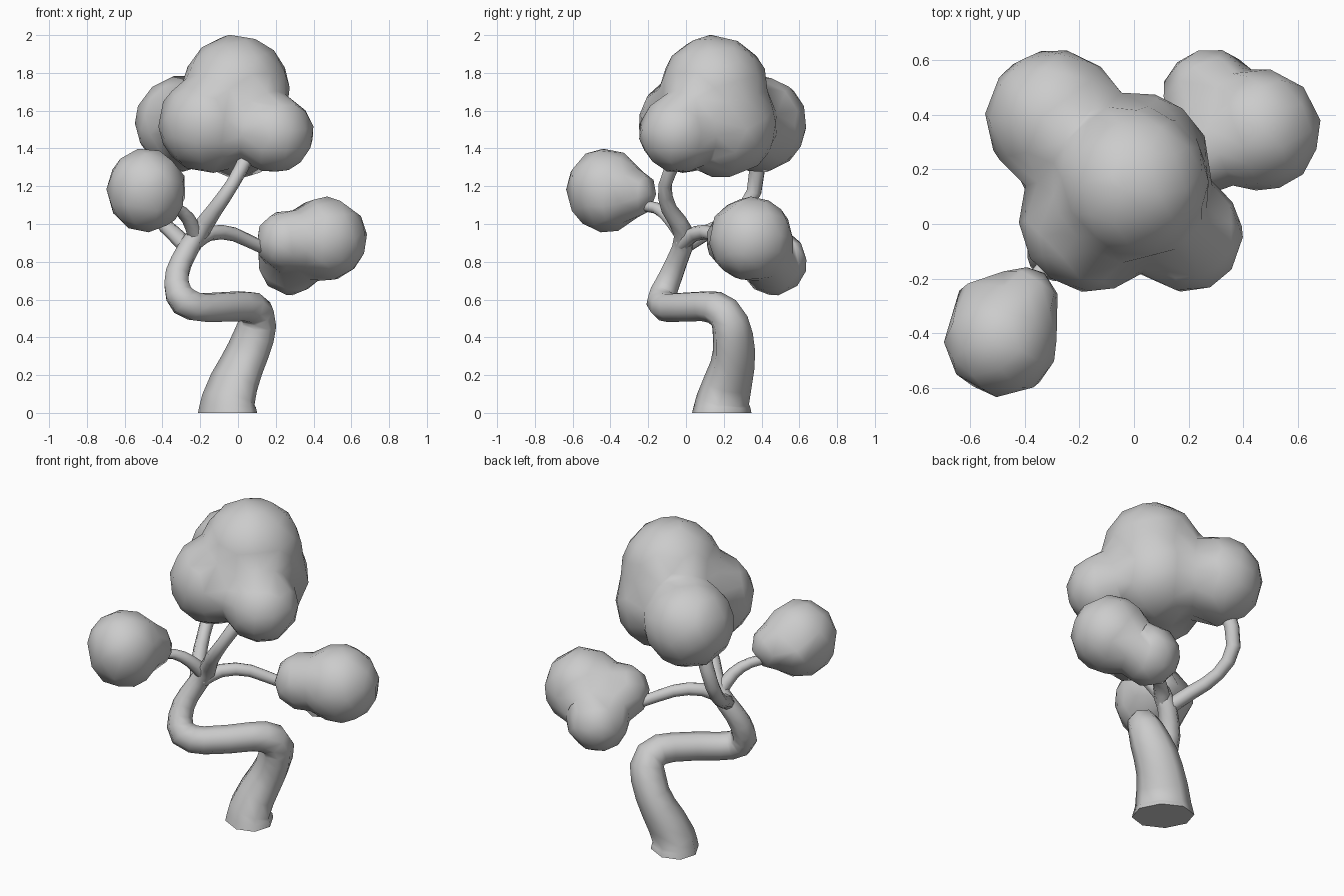
import bpy
from mathutils import Vector

if "Cube" in bpy.data.objects:
    bpy.data.objects.remove(bpy.data.objects["Cube"])


def activate(ob):
    bpy.ops.object.select_all(action='DESELECT')
    ob.select_set(True)
    bpy.context.view_layer.objects.active = ob


# Tapered eight-sided limb through (x, y, z, radius) points
def limb(name, points, steps=2):
    cu = bpy.data.curves.new(name, 'CURVE')
    cu.dimensions = '3D'
    cu.bevel_depth = 1.0
    cu.bevel_resolution = 2
    cu.resolution_u = steps
    cu.use_fill_caps = True
    sp = cu.splines.new('BEZIER')
    sp.bezier_points.add(len(points) - 1)
    for bp, (x, y, z, r) in zip(sp.bezier_points, points):
        bp.co = (x, y, z)
        bp.radius = r
        bp.handle_left_type = bp.handle_right_type = 'AUTO'
    ob = bpy.data.objects.new(name, cu)
    bpy.context.collection.objects.link(ob)
    activate(ob)
    bpy.ops.object.convert(target='MESH')
    ob = bpy.context.object
    for v in ob.data.vertices:      # flat foot on the ground
        if v.co.z < 0.02:
            v.co.z = 0.0
    bpy.ops.object.shade_smooth_by_angle(angle=1.1)
    return ob


# Foliage clump: spheres fused together, softened and reduced to broad facets
def foliage(name, balls, faces):
    parts = []
    for x, y, z, r in balls:
        bpy.ops.mesh.primitive_ico_sphere_add(subdivisions=3, radius=r + 0.006,
                                              location=(x, y, z))
        parts.append(bpy.context.object)
    activate(parts[0])
    for p in parts:
        p.select_set(True)
    bpy.ops.object.join()
    ob = bpy.context.object
    ob.name = name
    bpy.ops.object.transform_apply(location=True, rotation=True, scale=True)
    m = ob.modifiers.new('fuse', 'REMESH')
    m.mode = 'VOXEL'
    m.voxel_size = 0.03
    m = ob.modifiers.new('soften', 'SMOOTH')
    m.iterations = 3
    bpy.ops.object.convert(target='MESH')
    ob = bpy.context.object
    tris = sum(len(p.vertices) - 2 for p in ob.data.polygons)
    m = ob.modifiers.new('facets', 'DECIMATE')
    m.ratio = faces / tris
    bpy.ops.object.convert(target='MESH')
    bpy.ops.object.shade_smooth()
    return ob


# Winding trunk, continuing into the limb that carries the crown
trunk = limb('trunk', [
    (-0.055, 0.19, 0.0, 0.158), (-0.052, 0.193, 0.07, 0.142),
    (0.02, 0.245, 0.25, 0.119), (0.085, 0.248, 0.41, 0.108),
    (0.10, 0.20, 0.53, 0.093), (0.02, 0.10, 0.565, 0.083),
    (-0.18, -0.08, 0.557, 0.08), (-0.285, -0.13, 0.59, 0.082),
    (-0.325, -0.10, 0.68, 0.07), (-0.30, -0.05, 0.80, 0.06),
    (-0.21, -0.01, 0.95, 0.054), (-0.12, -0.09, 1.08, 0.042),
    (-0.03, -0.11, 1.21, 0.036), (0.05, -0.04, 1.36, 0.04)])

# Oval lower trunk: wider along one diagonal, thinner along the other
wide, thin = Vector((-1, 1, 0)).normalized(), Vector((1, 1, 0)).normalized()
foot, bend = Vector((-0.06, 0.19, 0)), Vector((0.085, 0.26, 0))
for v in trunk.data.vertices:
    if v.co.z < 0.5:
        d = v.co - foot.lerp(bend, min(v.co.z / 0.41, 1.0))
        k = min(1.0, (0.5 - v.co.z) / 0.15)
        v.co += k * (0.12 * d.dot(wide) * wide - 0.13 * d.dot(thin) * thin)

# Side branches leaving the fork
limb('right_branch', [
    (-0.23, -0.02, 0.90, 0.045), (-0.15, 0.05, 0.95, 0.04),
    (-0.02, 0.15, 0.945, 0.037), (0.12, 0.24, 0.88, 0.034),
    (0.25, 0.34, 0.86, 0.03)])
limb('front_left_branch', [
    (-0.22, -0.01, 0.93, 0.045), (-0.265, -0.09, 1.03, 0.036),
    (-0.33, -0.16, 1.085, 0.03), (-0.42, -0.28, 1.10, 0.03)])
limb('back_left_branch', [
    (-0.26, -0.03, 0.87, 0.045), (-0.34, 0.10, 0.95, 0.042),
    (-0.41, 0.25, 1.03, 0.038), (-0.43, 0.36, 1.17, 0.042),
    (-0.37, 0.37, 1.38, 0.045)])

# Leaf masses
foliage('crown_foliage', [
    (-0.01, 0.15, 1.715, 0.28), (0.0, 0.20, 1.53, 0.28),
    (-0.16, 0.01, 1.53, 0.255), (0.19, -0.04, 1.48, 0.205),
    (-0.29, 0.385, 1.53, 0.25)], 360)
foliage('right_foliage', [
    (0.46, 0.345, 0.92, 0.22), (0.28, 0.465, 0.80, 0.172),
    (0.26, 0.27, 0.91, 0.16)], 190)
foliage('front_left_foliage', [
    (-0.485, -0.425, 1.16, 0.2), (-0.485, -0.425, 1.19, 0.205),
    (-0.41, -0.29, 1.165, 0.13), (-0.54, -0.32, 1.17, 0.12)], 110)
